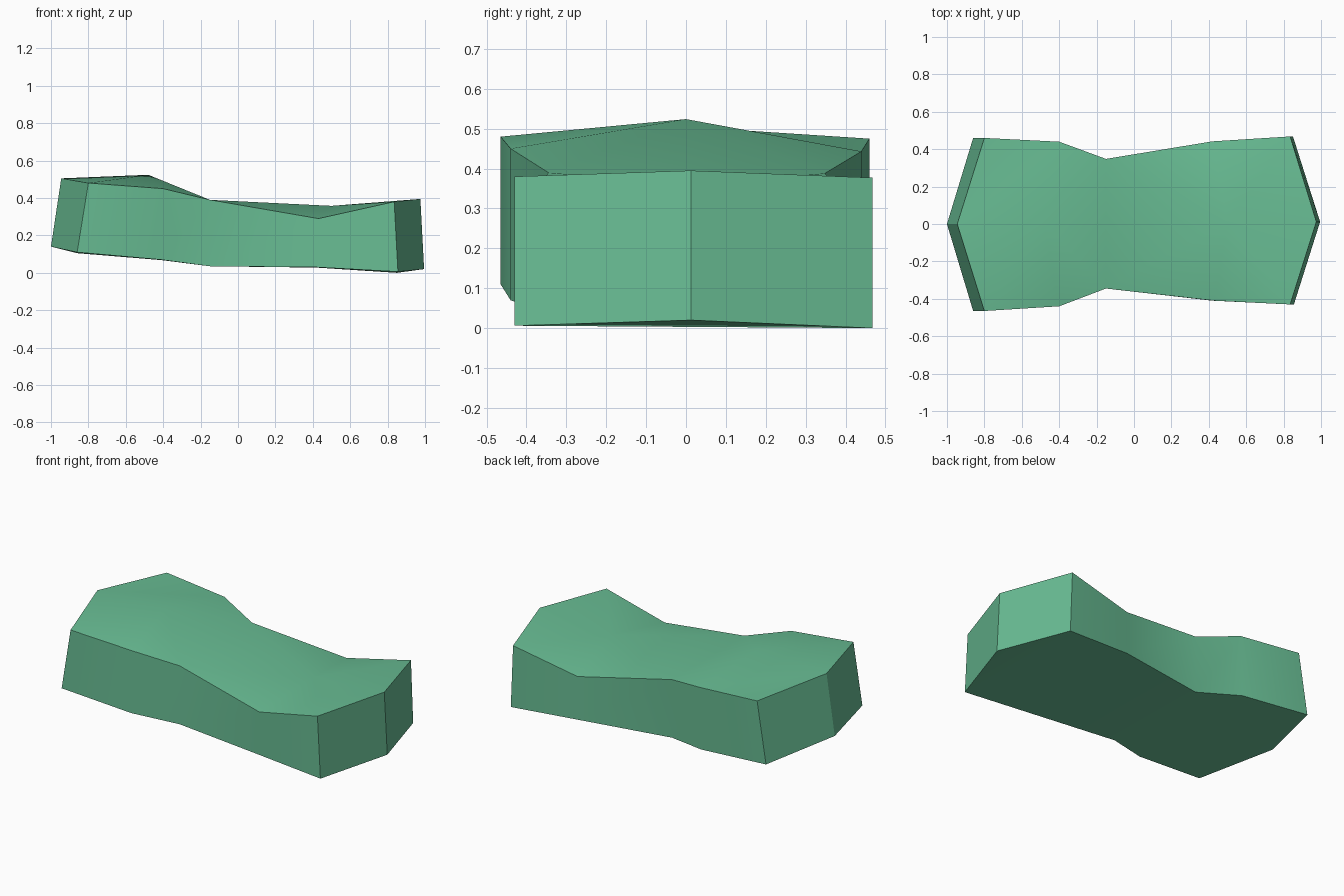
import bpy, bmesh, math

cube = bpy.data.objects.get("Cube")
if cube:
    bpy.data.objects.remove(cube, do_unlink=True)

green = bpy.data.materials.new("soft green")
green.use_nodes = True
colour = (0.14, 0.51, 0.296, 1)
green.diffuse_color = colour
bsdf = next(n for n in green.node_tree.nodes if n.type == 'BSDF_PRINCIPLED')
bsdf.inputs["Base Color"].default_value = colour
bsdf.inputs["Roughness"].default_value = 0.8

# Outline, anticlockwise from the left-hand tip: top x, top z, bottom x, bottom z, y
outline = [
    (-0.945, 0.505, -1.0, 0.14, 0.0),
    (-0.80, 0.48, -0.86, 0.11, -0.465),
    (-0.40, 0.45, -0.41, 0.07, -0.44),
    (-0.15, 0.39, -0.15, 0.035, -0.345),
    (0.43, 0.29, 0.42, 0.03, -0.41),
    (0.835, 0.38, 0.855, 0.006, -0.43),
    (0.975, 0.395, 0.995, 0.02, 0.012),
    (0.835, 0.377, 0.85, 0.0, 0.468),
    (0.42, 0.29, 0.42, 0.028, 0.442),
    (-0.15, 0.388, -0.15, 0.035, 0.348),
    (-0.40, 0.443, -0.41, 0.068, 0.44),
    (-0.80, 0.475, -0.86, 0.105, 0.46),
]
n = len(outline)

bm = bmesh.new()
top = [bm.verts.new((tx, y, tz)) for tx, tz, bx, bz, y in outline]
low = [bm.verts.new((bx, y, bz)) for tx, tz, bx, bz, y in outline]

# Side walls
for i in range(n):
    j = (i + 1) % n
    bm.faces.new((low[i], low[j], top[j], top[i]))

# Top: two raised centres fanned out to the rim, meeting across the waist
high_crown = bm.verts.new((-0.48, 0, 0.524))
low_crown = bm.verts.new((0.50, 0.01, 0.358))
waist = bm.verts.new((-0.15, 0, 0.388))
for i in range(n):
    j = (i + 1) % n
    crown = low_crown if 3 <= i < 9 else high_crown
    if i == 10:
        bm.faces.new((top[10], top[11], top[0]))
    elif i == 11:
        bm.faces.new((top[10], top[0], high_crown))
    else:
        bm.faces.new((top[i], top[j], crown))
for a, b, crown in ((3, 9, high_crown), (9, 3, low_crown)):
    bm.faces.new((top[a], waist, crown))
    bm.faces.new((waist, top[b], crown))

# Underside: strips across the width
bm.faces.new((low[0], low[11], low[1]))
for i in range(1, 5):
    bm.faces.new((low[i], low[n - i], low[n - i - 1], low[i + 1]))
bm.faces.new((low[5], low[7], low[6]))

bmesh.ops.recalc_face_normals(bm, faces=bm.faces)
mesh = bpy.data.meshes.new("contoured_block")
bm.to_mesh(mesh)
bm.free()
mesh.materials.append(green)

block = bpy.data.objects.new("contoured_block", mesh)
bpy.context.collection.objects.link(block)

# Soft top and sides, crisp rim, corners and end creases
bpy.ops.object.select_all(action='DESELECT')
block.select_set(True)
bpy.context.view_layer.objects.active = block
bpy.ops.object.shade_smooth_by_angle(angle=math.radians(40))
for edge in mesh.edges:
    a, b = (mesh.vertices[v].co for v in edge.vertices)
    if abs(a.z - b.z) > 0.3 and min(abs(a.x), abs(b.x)) > 0.9:
        edge.use_edge_sharp = True
